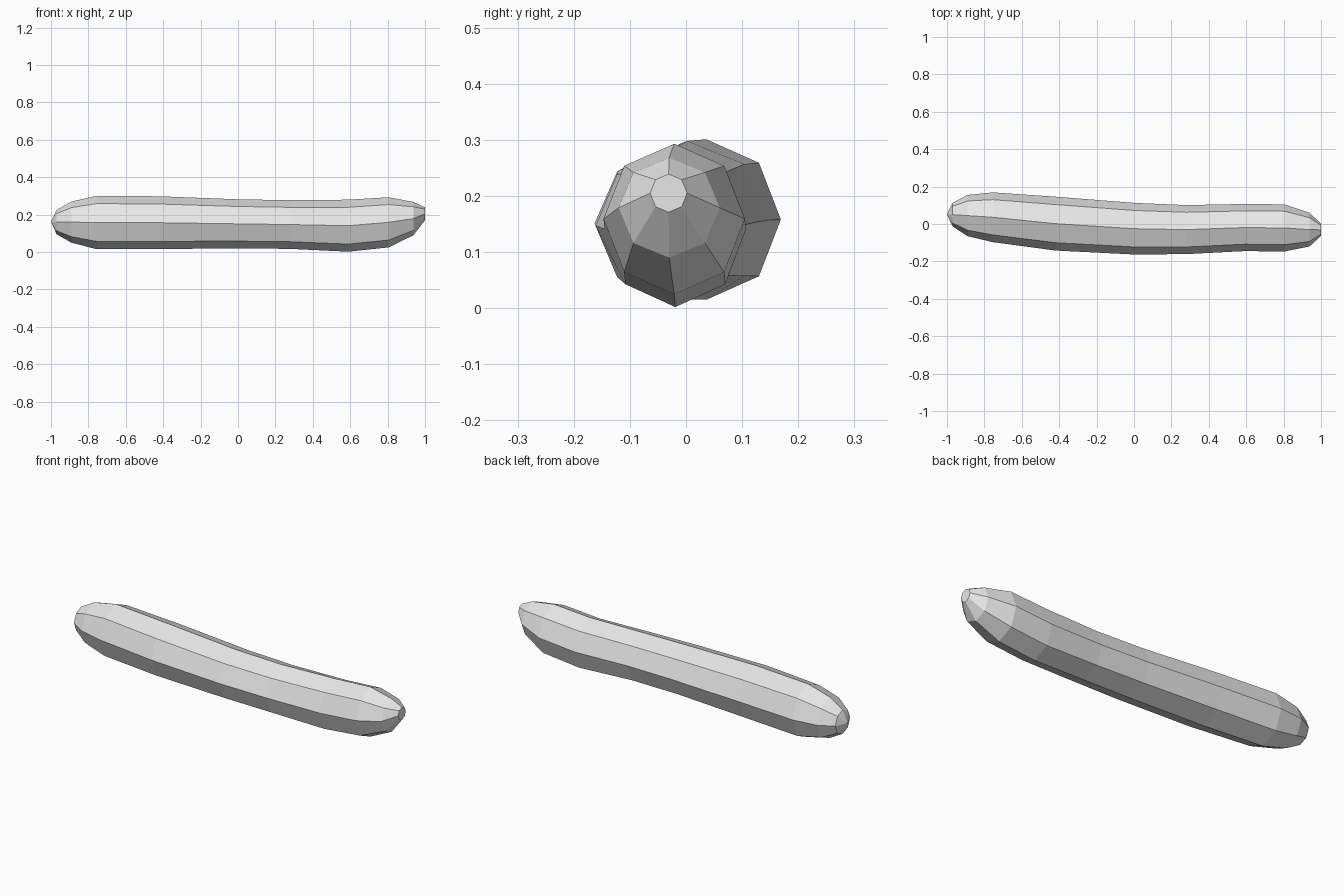
import bpy
import bmesh
from math import cos, sin, tau

cube = bpy.data.objects.get("Cube")
if cube:
    bpy.data.objects.remove(cube, do_unlink=True)

SIDES = 8

# Plain grey material
grey = bpy.data.materials.new("plain_grey")
grey.use_nodes = True
colour = (0.8, 0.8, 0.8, 1)
grey.diffuse_color = colour
grey.node_tree.nodes["Principled BSDF"].inputs["Base Color"].default_value = colour

# Cross-sections along the bent body: x, centre y, centre z, y radius, z radius
sections = [
    (-0.97, 0.05, 0.16, 0.063, 0.065),
    (-0.89, 0.045, 0.16, 0.11, 0.11),
    (-0.755, 0.036, 0.158, 0.133, 0.143),
    (-0.42, 0.002, 0.157, 0.144, 0.141),
    (0.0, -0.025, 0.151, 0.138, 0.131),
    (0.28, -0.03, 0.147, 0.131, 0.130),
    (0.59, -0.019, 0.141, 0.126, 0.139),
    (0.805, -0.021, 0.159, 0.126, 0.134),
    (0.938, -0.03, 0.179, 0.09, 0.089),
    (1.0, -0.031, 0.205, 0.033, 0.034),
]

bm = bmesh.new()
rings = []
for x, cy, cz, ry, rz in sections:
    angles = [tau * i / SIDES for i in range(SIDES)]
    rings.append([bm.verts.new((x, cy + ry * cos(a), cz + rz * sin(a))) for a in angles])

# Body sides
for a, b in zip(rings, rings[1:]):
    for i in range(SIDES):
        j = (i + 1) % SIDES
        bm.faces.new((a[i], a[j], b[j], b[i]))

# Shallow pointed cap on one end, flat cap on the other
tip = bm.verts.new((-1.0, 0.052, 0.162))
for i in range(SIDES):
    bm.faces.new((tip, rings[0][(i + 1) % SIDES], rings[0][i]))
bm.faces.new(rings[-1])

bmesh.ops.recalc_face_normals(bm, faces=bm.faces)
mesh = bpy.data.meshes.new("bent_body")
bm.to_mesh(mesh)
bm.free()
mesh.materials.append(grey)
body = bpy.data.objects.new("bent_body", mesh)
bpy.context.collection.objects.link(body)
